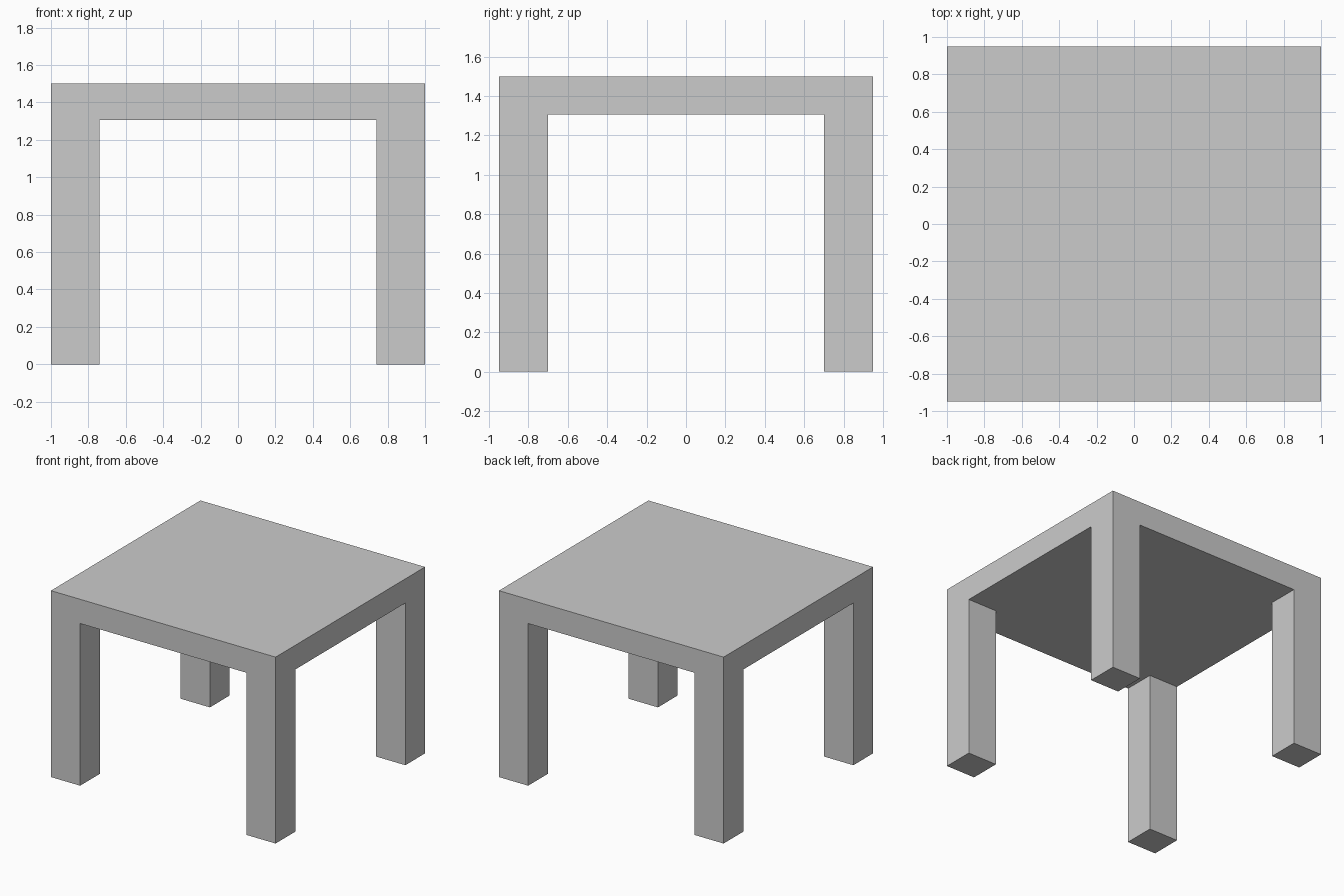
import bpy
import bmesh

cube = bpy.data.objects.get("Cube")
if cube:
    bpy.data.objects.remove(cube, do_unlink=True)

HALF_X, HALF_Y = 1.0, 0.95       # table half extents
INNER_X, INNER_Y = 0.74, 0.7     # inner edges of the legs
TOP, UNDERSIDE = 1.5, 1.305

# Plain grey finish
grey = bpy.data.materials.new("plain_grey")
grey.use_nodes = True
colour = (0.6, 0.6, 0.6, 1.0)
grey.diffuse_color = colour
grey.node_tree.nodes["Principled BSDF"].inputs["Base Color"].default_value = colour

# Underside as a three by three grid, so each corner cell can become a leg
bm = bmesh.new()
xs = (-HALF_X, -INNER_X, INNER_X, HALF_X)
ys = (-HALF_Y, -INNER_Y, INNER_Y, HALF_Y)
grid = [[bm.verts.new((x, y, UNDERSIDE)) for y in ys] for x in xs]
cells = {}
for i in range(3):
    for j in range(3):
        cells[i, j] = bm.faces.new((grid[i][j], grid[i][j + 1],
                                    grid[i + 1][j + 1], grid[i + 1][j]))


def extrude_to(faces, z):
    """Extrude faces vertically until they reach height z."""
    result = bmesh.ops.extrude_face_region(bm, geom=faces)
    for item in result["geom"]:
        if isinstance(item, bmesh.types.BMVert):
            item.co.z = z


# Tabletop slab: extrude a copy of the grid up, keeping the underside
upper = bmesh.ops.extrude_face_region(bm, geom=list(cells.values()),
                                      use_keep_orig=True)
for item in upper["geom"]:
    if isinstance(item, bmesh.types.BMVert):
        item.co.z = TOP

# Four corner legs pulled down to the floor
for i in (0, 2):
    for j in (0, 2):
        extrude_to([cells[i, j]], 0.0)

# Merge coplanar faces into clean flat panels
bmesh.ops.recalc_face_normals(bm, faces=bm.faces)
bmesh.ops.dissolve_limit(bm, angle_limit=0.01, verts=bm.verts, edges=bm.edges)

mesh = bpy.data.meshes.new("table")
bm.to_mesh(mesh)
bm.free()
mesh.materials.append(grey)
table = bpy.data.objects.new("table", mesh)
bpy.context.collection.objects.link(table)
